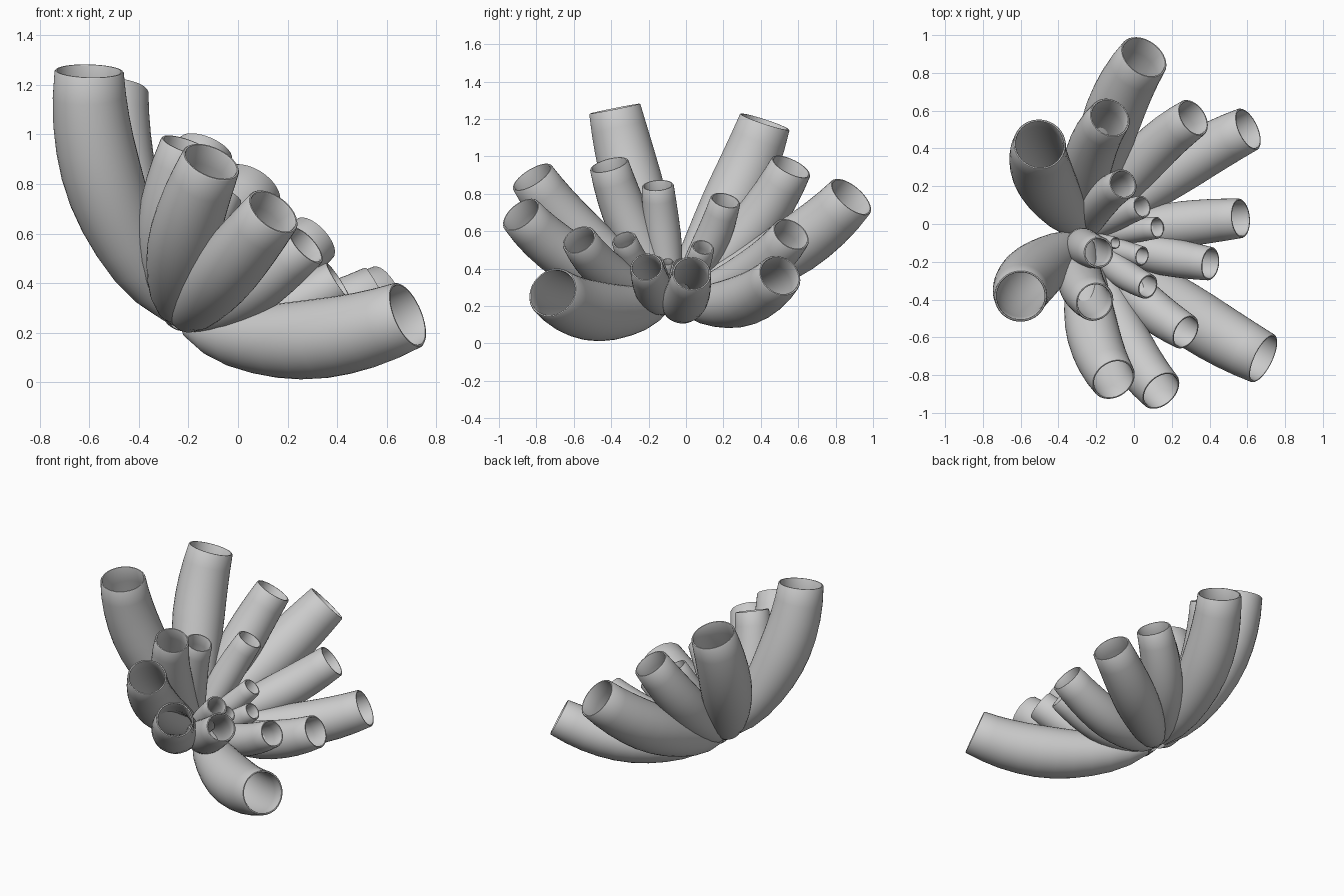
import bpy, bmesh, math
from mathutils import Vector

if "Cube" in bpy.data.objects:
    bpy.data.objects.remove(bpy.data.objects["Cube"])

BASE = Vector((-0.23, -0.07, 0.25))      # where all tubes meet
AXIS = Vector((0.6, 0, 0.8))             # tilted axis of the cluster
SIDES, RINGS = 36, 10
WALL = 0.013

# tube mouths: x, y, z, mouth radius
MOUTHS = [
    (-0.60, -0.38, 1.25, .140), (-0.50, 0.42, 1.18, .140), (0.05, 0.88, 0.78, .135),
    (0.68, -0.71, 0.27, .140), (0.60, 0.50, 0.36, .120), (0.14, -0.88, 0.685, .117),
    (-0.11, -0.82, 0.885, .122), (-0.13, 0.56, 0.94, .114), (0.31, 0.56, 0.58, .107),
    (0.56, 0.03, 0.37, .105), (0.27, -0.57, 0.55, .096), (-0.21, -0.41, 0.95, .106),
    (0.40, -0.21, 0.405, .089), (-0.19, -0.15, 0.84, .085), (-0.06, 0.21, 0.76, .082),
    (0.07, -0.33, 0.55, .068), (0.04, 0.09, 0.51, .061), (0.12, -0.02, 0.41, .058),
    (0.04, -0.17, 0.43, .052), (-0.10, -0.10, 0.435, .032),
]
# swelling along a tube: position, radius factor
SWELL = [(0, .32), (.1, .66), (.2, .86), (.35, 1.04), (.55, 1.16), (.75, 1.13), (.9, 1.06), (1, 1.0)]


def swell(t):
    for (a, ra), (b, rb) in zip(SWELL, SWELL[1:]):
        if t <= b + 1e-6:
            return ra + (rb - ra) * (t - a) / (b - a)
    return 1.0


def make_tube(name, mouth, radius):
    rel = Vector(mouth) - BASE
    h = rel.dot(AXIS)
    out = rel - AXIS * h
    side = AXIS.cross(out).normalized()
    p0, p1, p2 = BASE + out * .06, BASE + out * .68 + AXIS * h * .30, Vector(mouth)
    bm = bmesh.new()

    def ring(t, r, shift=0):
        pos = p0 * (1 - t) ** 2 + p1 * 2 * t * (1 - t) + p2 * t * t
        tan = ((p1 - p0) * (1 - t) + (p2 - p1) * t).normalized()
        up = tan.cross(side)
        return [bm.verts.new(pos + tan * shift + r * (side * math.cos(a) + up * math.sin(a)))
                for a in (math.tau * i / SIDES for i in range(SIDES))]

    wall = min(WALL, radius * .2)
    steps = [i / RINGS for i in range(RINGS + 1)]
    # outer skin, rounded rim, then inner skin back down
    rings = [ring(t, radius * swell(t)) for t in steps]
    rings.append(ring(1, radius - wall * .3, wall * .4))
    rings.append(ring(1, radius - wall * .8, wall * .4))
    rings += [ring(t, max(radius * swell(t) - wall, .003)) for t in reversed(steps[1:])]
    for a, b in zip(rings, rings[1:]):
        for i in range(SIDES):
            j = (i + 1) % SIDES
            bm.faces.new((a[i], a[j], b[j], b[i]))
    bm.faces.new(rings[0])
    bm.faces.new(rings[-1])
    bmesh.ops.recalc_face_normals(bm, faces=bm.faces)
    mesh = bpy.data.meshes.new(name)
    bm.to_mesh(mesh)
    bm.free()
    obj = bpy.data.objects.new(name, mesh)
    bpy.context.collection.objects.link(obj)
    bpy.context.view_layer.objects.active = obj
    bpy.ops.object.select_all(action='DESELECT')
    obj.select_set(True)
    bpy.ops.object.shade_smooth_by_angle(angle=math.radians(50))


# cluster of hollow tubes
for k, (x, y, z, r) in enumerate(MOUTHS):
    make_tube(f"tube_{k + 1:02d}", (x, y, z), r)
